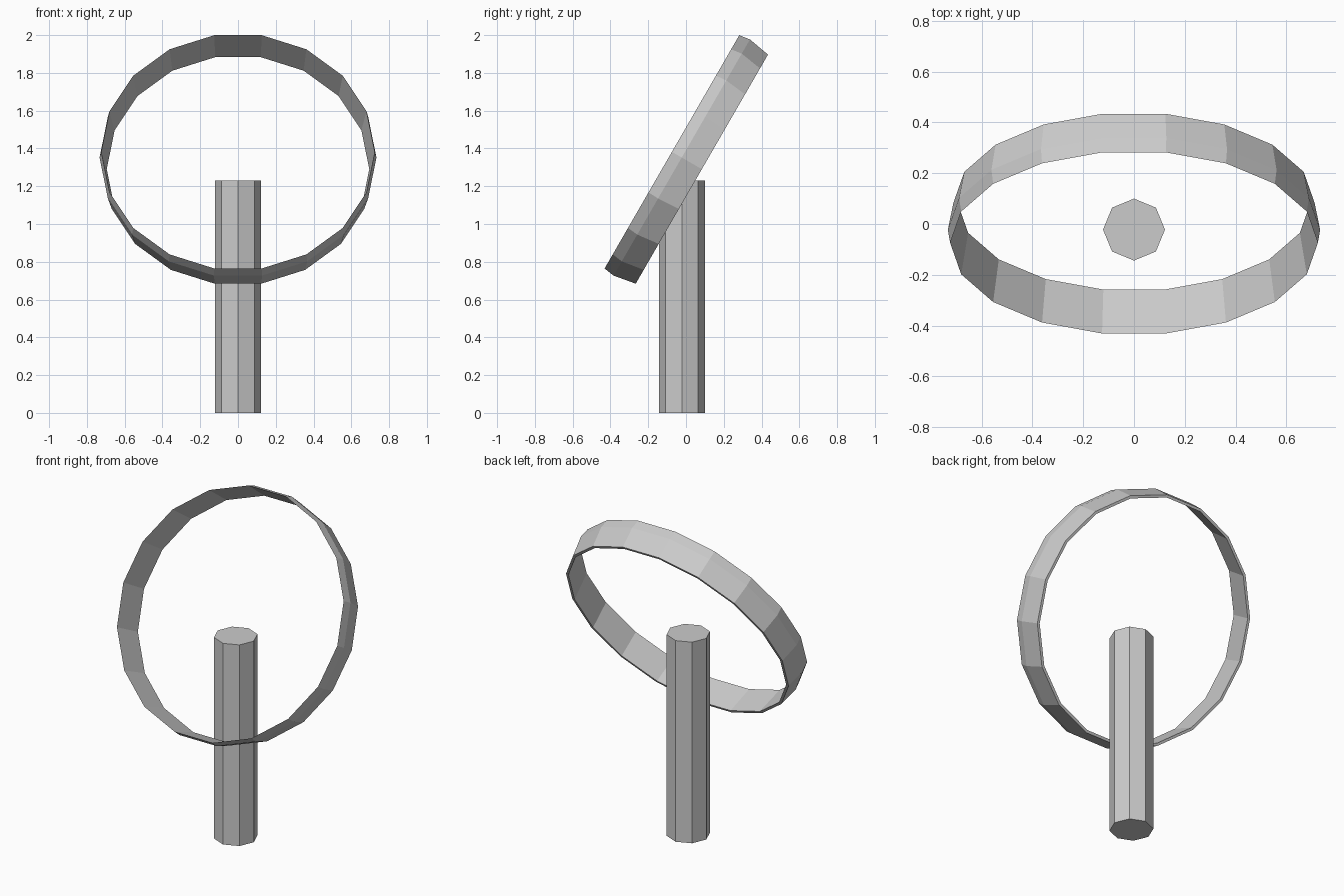
import bpy, bmesh, math
from mathutils import Matrix

if "Cube" in bpy.data.objects:
    bpy.data.objects.remove(bpy.data.objects["Cube"])

grey = bpy.data.materials.new("plain_grey")
grey.diffuse_color = (0.6, 0.6, 0.6, 1)
grey.use_nodes = True
grey.node_tree.nodes["Principled BSDF"].inputs["Base Color"].default_value = grey.diffuse_color


def finish(name, bm):
    bmesh.ops.recalc_face_normals(bm, faces=bm.faces)
    mesh = bpy.data.meshes.new(name)
    bm.to_mesh(mesh)
    bm.free()
    mesh.materials.append(grey)
    obj = bpy.data.objects.new(name, mesh)
    bpy.context.collection.objects.link(obj)
    return obj


# Eight-sided upright post
POST_R, POST_H = 0.122, 1.23
bm = bmesh.new()
bmesh.ops.create_cone(bm, cap_ends=True, segments=8, radius1=POST_R,
                      radius2=POST_R, depth=POST_H,
                      matrix=Matrix.Translation((0, -0.022, POST_H / 2)))
finish("post", bm)

# Tilted hoop: wedge cross-section (along axis, radius) swept in 18 steps
SIDES = 18
section = [(-0.086, 0.724), (-0.026, 0.733), (0.097, 0.711), (0.097, 0.695)]
bm = bmesh.new()
rings = []
for i in range(SIDES):
    a = 2 * math.pi * i / SIDES
    rings.append([bm.verts.new((r * math.cos(a), d, r * math.sin(a)))
                  for d, r in section])
n = len(section)
for i in range(SIDES):
    p, q = rings[i], rings[(i + 1) % SIDES]
    for j in range(n):
        k = (j + 1) % n
        bm.faces.new((p[j], p[k], q[k], q[j]))
hoop = finish("hoop", bm)
hoop.location = (0, 0, 1.339)
hoop.rotation_euler = (math.radians(-30), 0, 0)
